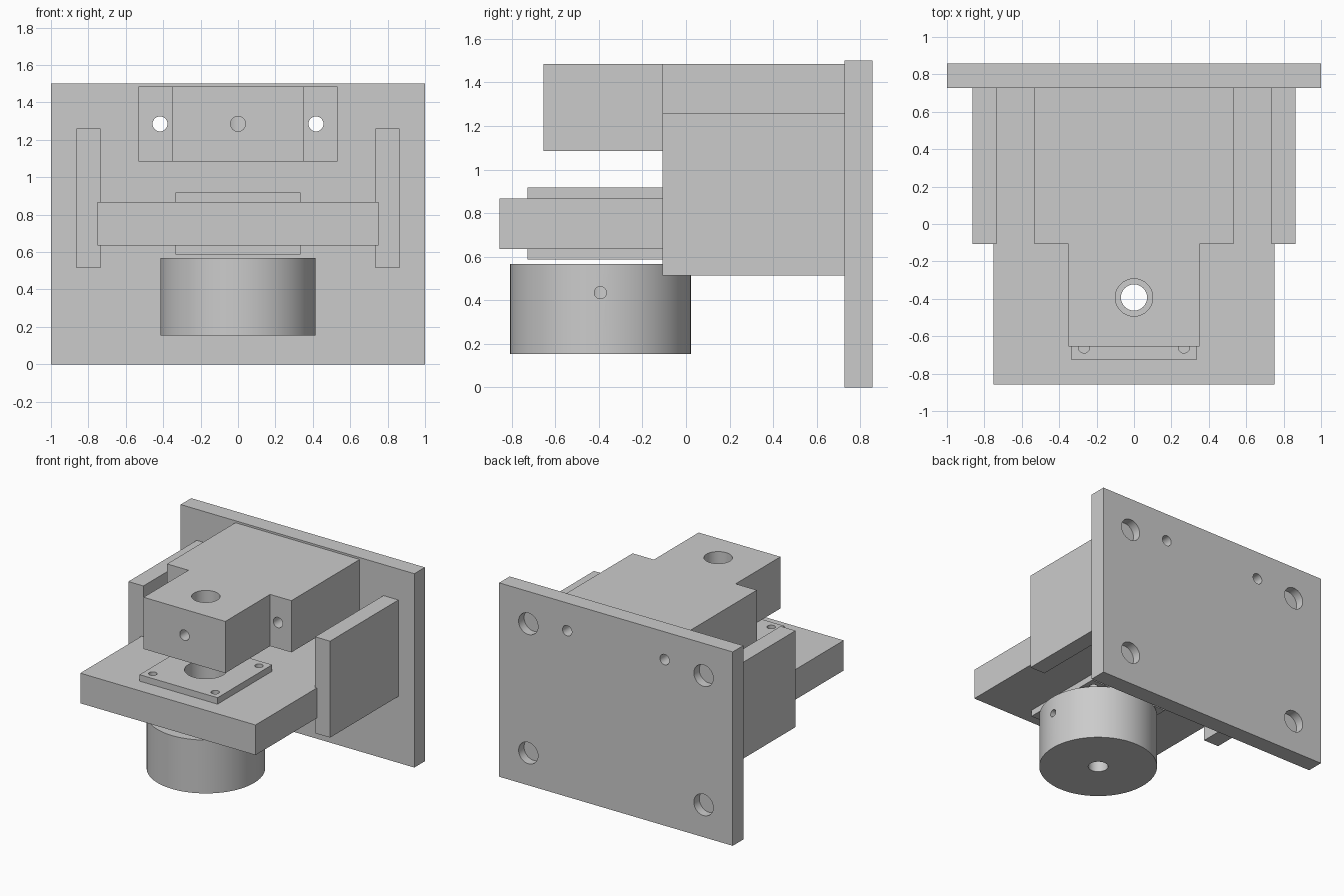
import bpy, bmesh, math
from mathutils import Vector

if "Cube" in bpy.data.objects:
    bpy.data.objects.remove(bpy.data.objects["Cube"])

AXIS_Y = -0.393          # y of the vertical shaft line
ROT = {'X': (0, math.pi / 2, 0), 'Y': (math.pi / 2, 0, 0), 'Z': (0, 0, 0)}


def prism(name, outline, z0, z1):
    """Extrude a flat xy outline between two heights."""
    bm = bmesh.new()
    face = bm.faces.new([bm.verts.new((x, y, z0)) for x, y in outline])
    top = bmesh.ops.extrude_face_region(bm, geom=[face])['geom']
    bmesh.ops.translate(bm, vec=(0, 0, z1 - z0),
                        verts=[v for v in top if isinstance(v, bmesh.types.BMVert)])
    bmesh.ops.recalc_face_normals(bm, faces=bm.faces)
    mesh = bpy.data.meshes.new(name)
    bm.to_mesh(mesh)
    bm.free()
    ob = bpy.data.objects.new(name, mesh)
    bpy.context.collection.objects.link(ob)
    return ob


def box(name, x0, x1, y0, y1, z0, z1):
    return prism(name, [(x0, y0), (x1, y0), (x1, y1), (x0, y1)], z0, z1)


def cylinder(name, start, axis, length, r, n=48):
    """Cylinder from start, running along +axis."""
    step = Vector([length / 2 if a == axis else 0 for a in 'XYZ'])
    bpy.ops.mesh.primitive_cylinder_add(vertices=n, radius=r, depth=length,
                                        location=Vector(start) + step, rotation=ROT[axis])
    ob = bpy.context.object
    ob.name = name
    return ob


def drill(ob, start, axis, length, r):
    """Cut a round hole in ob."""
    cutter = cylinder("cutter", start, axis, length, r, 40)
    cutter.hide_render = True
    mod = ob.modifiers.new("hole", 'BOOLEAN')
    mod.operation, mod.solver, mod.object = 'DIFFERENCE', 'EXACT', cutter
    bpy.context.view_layer.objects.active = ob
    bpy.ops.object.modifier_apply(modifier=mod.name)
    bpy.data.objects.remove(cutter)


def smooth(ob):
    bpy.ops.object.select_all(action='DESELECT')
    ob.select_set(True)
    bpy.context.view_layer.objects.active = ob
    bpy.ops.object.shade_smooth_by_angle(angle=math.radians(30))


# Back plate: blind corner holes and two through screw holes
plate = box("back_plate", -1, 1, 0.728, 0.857, 0, 1.5)
for s in (-1, 1):
    for z in (0.25, 1.25):
        drill(plate, (s * 0.75, 0.79, z), 'Y', 0.2, 0.083)
    drill(plate, (s * 0.417, 0.6, 1.285), 'Y', 0.4, 0.04)

# Upper T-shaped block: vertical bore, front set screw, shoulder screw holes
half = [(0.35, -0.655), (0.35, -0.107), (0.532, -0.107), (0.532, 0.728)]
block = prism("upper_block", half + [(-x, y) for x, y in reversed(half)], 1.085, 1.485)
drill(block, (0, AXIS_Y, 1.0), 'Z', 0.6, 0.1)
drill(block, (0, -0.8, 1.285), 'Y', 0.4, 0.04)
for s in (-1, 1):
    drill(block, (s * 0.417, -0.3, 1.285), 'Y', 1.2, 0.04)

# Platform carried between the side plates
platform = box("platform", -0.75, 0.75, -0.857, 0.728, 0.635, 0.868)
drill(platform, (0, AXIS_Y, 0.5), 'Z', 0.5, 0.15)

# Side plates
sides = [box("side_plate_" + n, min(a, b), max(a, b), -0.107, 0.728, 0.514, 1.26)
         for n, a, b in (("left", -0.735, -0.863), ("right", 0.735, 0.863))]

# Square bearing flanges above and below the platform
flanges = []
for name, z0, z1 in (("upper_flange", 0.868, 0.918), ("lower_flange", 0.587, 0.635)):
    fl = box(name, -0.334, 0.334, AXIS_Y - 0.334, AXIS_Y + 0.334, z0, z1)
    drill(fl, (0, AXIS_Y, z0 - 0.1), 'Z', 0.3, 0.15)
    for sx in (-1, 1):
        for sy in (-1, 1):
            drill(fl, (sx * 0.267, AXIS_Y + sy * 0.267, z0 - 0.1), 'Z', 0.3, 0.03)
    flanges.append(fl)

# Round knob with shaft hole and side set screw
knob = cylinder("round_knob", (0, AXIS_Y, 0.154), 'Z', 0.413, 0.415, 96)
drill(knob, (0, AXIS_Y, 0), 'Z', 0.8, 0.07)
drill(knob, (0.03, AXIS_Y, 0.435), 'X', 0.6, 0.028)

for part in [plate, block, platform, knob] + sides + flanges:
    smooth(part)
